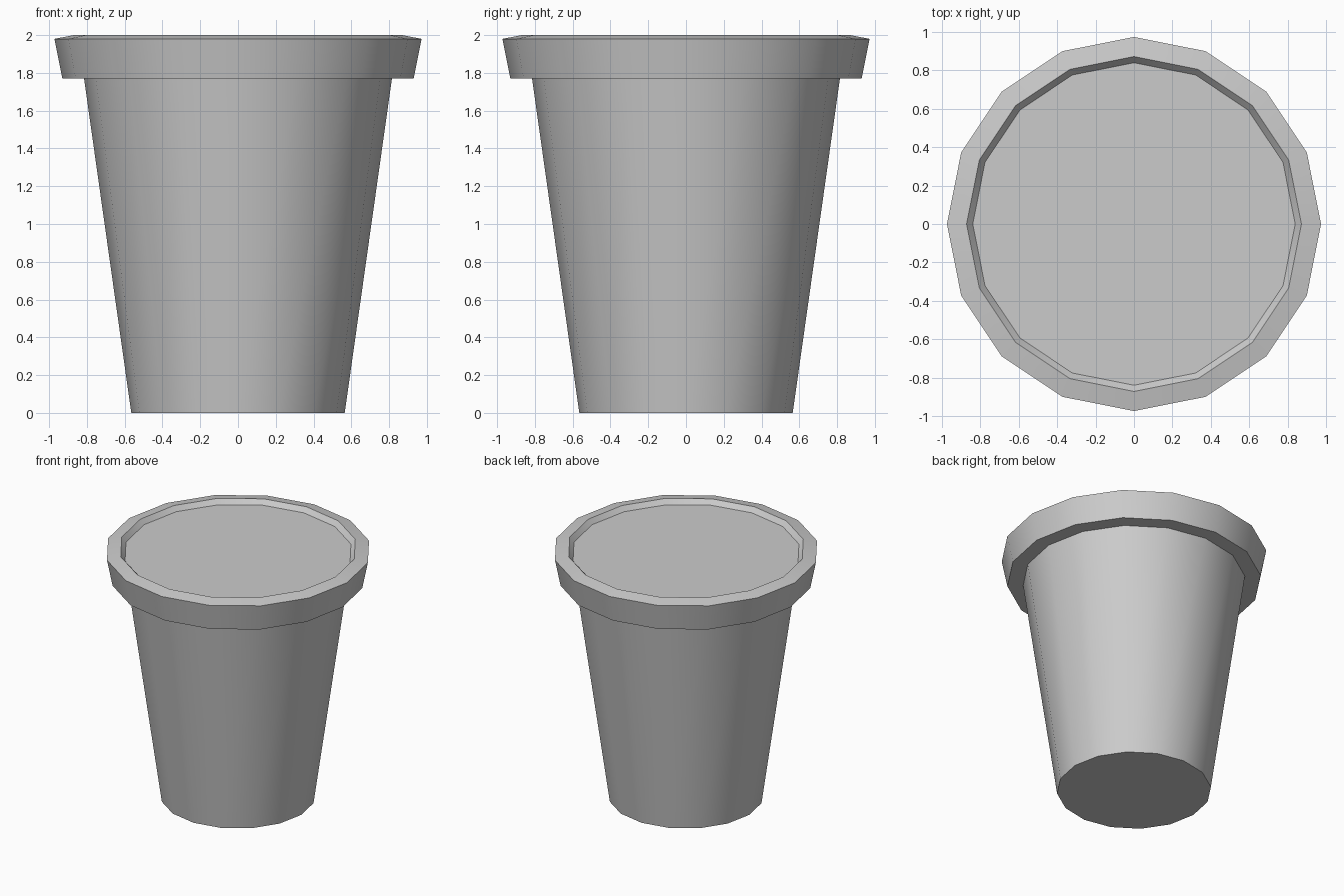
import bpy, bmesh
from math import sin, cos, tau, radians

if "Cube" in bpy.data.objects:
    bpy.data.objects.remove(bpy.data.objects["Cube"])

SIDES = 16


def lathe(name, profile, cap_first=False, cap_last=False):
    """Revolve (radius, z) points around the z axis."""
    bm = bmesh.new()
    rings = [[bm.verts.new((r * cos(tau * i / SIDES), r * sin(tau * i / SIDES), z))
              for i in range(SIDES)] for r, z in profile]
    for lo, hi in zip(rings, rings[1:]):
        for i in range(SIDES):
            j = (i + 1) % SIDES
            bm.faces.new((lo[i], lo[j], hi[j], hi[i]))
    if cap_first:
        bm.faces.new(rings[0][::-1])
    if cap_last:
        bm.faces.new(rings[-1])
    mesh = bpy.data.meshes.new(name)
    bm.to_mesh(mesh)
    bm.free()
    obj = bpy.data.objects.new(name, mesh)
    bpy.context.collection.objects.link(obj)
    bpy.ops.object.select_all(action='DESELECT')
    obj.select_set(True)
    bpy.context.view_layer.objects.active = obj
    bpy.ops.object.shade_smooth_by_angle(angle=radians(30))
    return obj


# Tapered pot with overhanging rim and inner lip
lathe("pot", [(0.565, 0), (0.815, 1.77), (0.93, 1.77), (0.972, 1.98),
              (0.87, 2.0), (0.838, 1.963)], cap_first=True)

# Flat soil surface closing the pot just below the lip
lathe("soil", [(0.838, 1.963)], cap_last=True)
